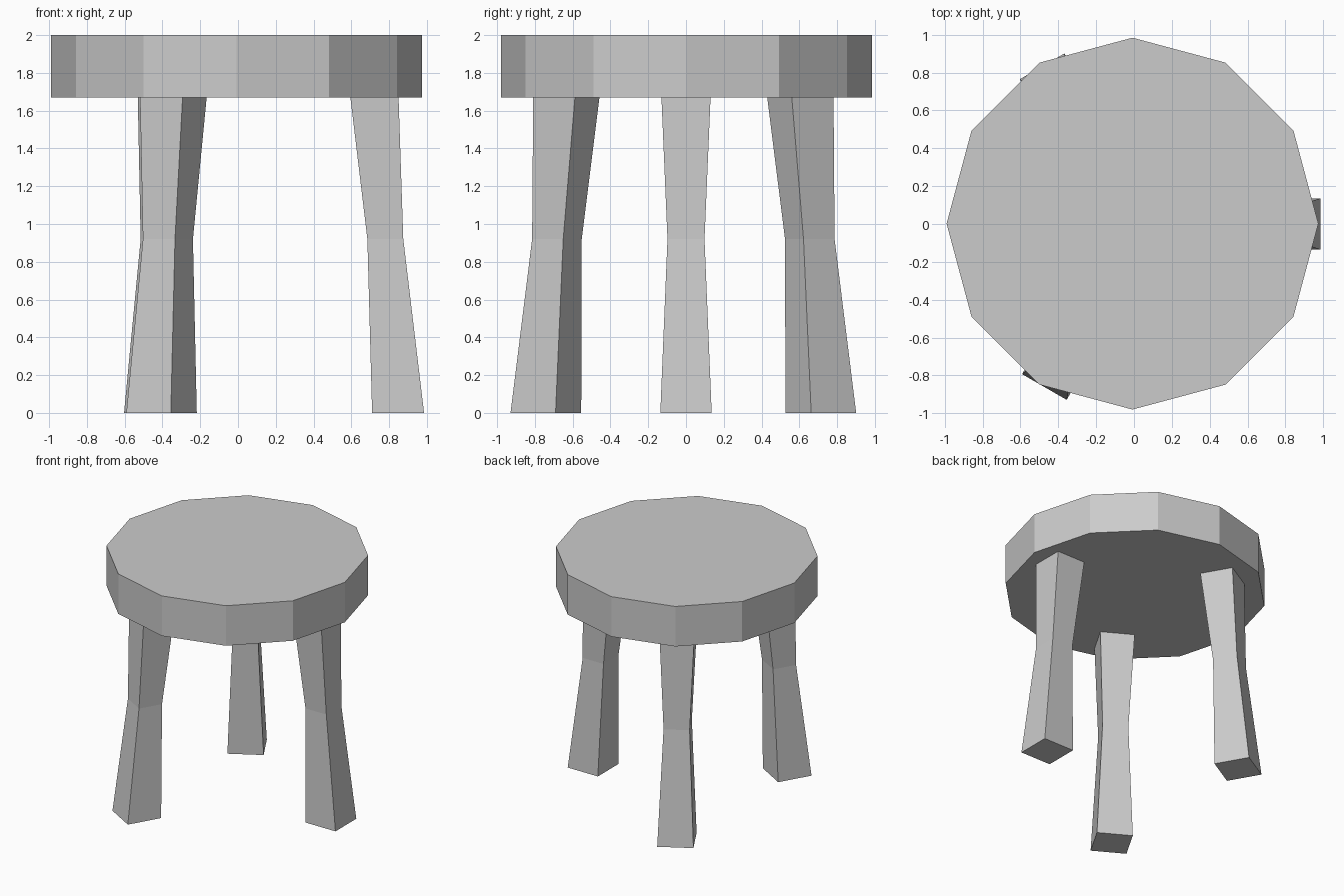
import bpy
import bmesh
import math
from mathutils import Matrix, Vector

cube = bpy.data.objects.get("Cube")
if cube:
    bpy.data.objects.remove(cube, do_unlink=True)

# One plain grey for the whole stool
grey = bpy.data.materials.new("light_grey")
grey.use_nodes = True
colour = (0.6, 0.6, 0.6, 1)
grey.diffuse_color = colour
grey.node_tree.nodes["Principled BSDF"].inputs["Base Color"].default_value = colour

SEAT_BOTTOM, SEAT_TOP = 1.67, 2.0


def add_object(name, bm):
    bmesh.ops.recalc_face_normals(bm, faces=bm.faces)
    mesh = bpy.data.meshes.new(name)
    bm.to_mesh(mesh)
    bm.free()
    mesh.materials.append(grey)
    obj = bpy.data.objects.new(name, mesh)
    bpy.context.collection.objects.link(obj)
    return obj


def add_leg(name, angle, pivot):
    """Square leg with a narrow waist, turned about the seat axis."""
    # Height, inner radius, outer radius, half width
    sections = [(0, 0.696, 0.971, 0.136),
                (0.92, 0.671, 0.861, 0.098),
                (SEAT_BOTTOM, 0.581, 0.836, 0.13)]
    bm = bmesh.new()
    rings = [[bm.verts.new(p) for p in ((a, -w, z), (b, -w, z), (b, w, z), (a, w, z))]
             for z, a, b, w in sections]
    for low, high in zip(rings, rings[1:]):
        for i in range(4):
            j = (i + 1) % 4
            bm.faces.new((low[i], low[j], high[j], high[i]))
    bm.faces.new(rings[0])
    bm.faces.new(rings[-1])
    bm.transform(Matrix.Translation(Vector(pivot))
                 @ Matrix.Rotation(math.radians(angle), 4, "Z"))
    return add_object(name, bm)


# Twelve-sided seat
bm = bmesh.new()
bmesh.ops.create_cone(
    bm, cap_ends=True, segments=12, radius1=0.982, radius2=0.982,
    depth=SEAT_TOP - SEAT_BOTTOM,
    matrix=Matrix.Translation((-0.008, 0.002, (SEAT_TOP + SEAT_BOTTOM) / 2)))
add_object("seat", bm)

# Three legs, slightly uneven in placement
add_leg("left_leg", 0, (0.014, 0, 0))
add_leg("front_right_leg", -120, (0.012, -0.02, 0))
add_leg("back_right_leg", 120, (0, -0.008, 0))
